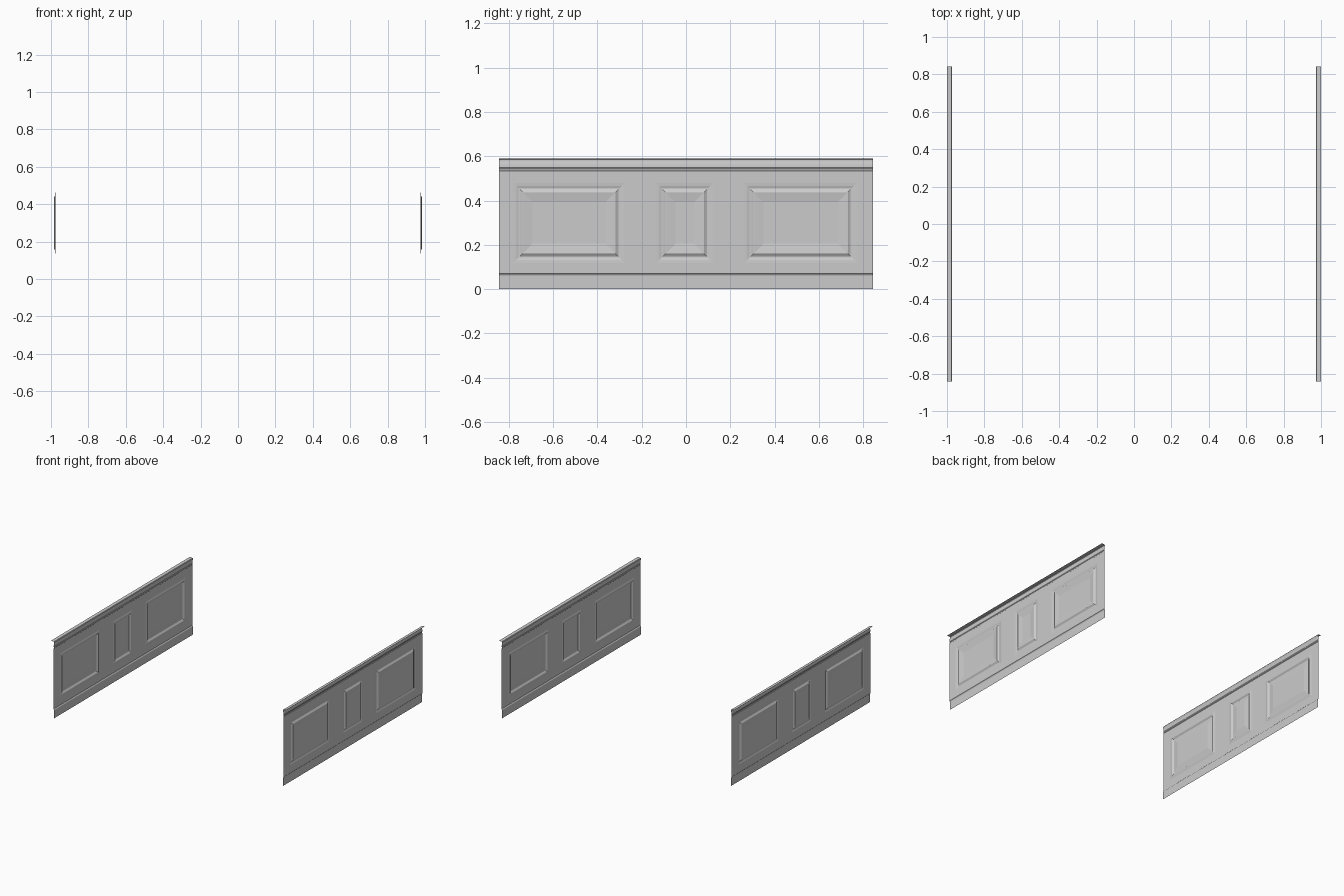
import bpy, bmesh

if "Cube" in bpy.data.objects:
    bpy.data.objects.remove(bpy.data.objects["Cube"])

HALF = 0.843                       # half length of each wall run along y
WALL = 0.979                       # distance of the flat wall sheet from x = 0
Z0, Z1 = 0.070, 0.533              # flat wall zone
P0, P1 = 0.120, 0.478              # panel bottom and top
PANELS = {"left_panel": (-0.777, -0.278),
          "middle_panel": (-0.133, 0.122),
          "right_panel": (0.264, 0.770)}


def finish(name, bm):
    """Make the -x side object, facing the room, and mirror it to +x."""
    bmesh.ops.remove_doubles(bm, verts=bm.verts, dist=1e-5)
    mesh = bpy.data.meshes.new(name)
    bm.to_mesh(mesh)
    bm.free()
    obj = bpy.data.objects.new(name, mesh)
    bpy.context.collection.objects.link(obj)
    mod = obj.modifiers.new("mirror", 'MIRROR')
    mod.use_mirror_merge = False
    return obj


def quad(bm, pts):
    bm.faces.new([bm.verts.new(p) for p in pts])


def moulding(name, profile):
    """Sweep an open (distance, z) profile along y."""
    bm = bmesh.new()
    for (xa, za), (xb, zb) in zip(profile, profile[1:]):
        quad(bm, [(-xa, -HALF, za), (-xa, HALF, za),
                  (-xb, HALF, zb), (-xb, -HALF, zb)])
    finish(name, bm)


def panel(name, y0, y1, steps):
    """Nested rectangles (inset, relief towards the room) with a flat field."""
    bm = bmesh.new()
    rings = []
    for d, h in steps:
        x = -(WALL - h)
        rings.append([(x, y0 + d, P0 + d), (x, y1 - d, P0 + d),
                      (x, y1 - d, P1 - d), (x, y0 + d, P1 - d)])
    for a, b in zip(rings, rings[1:]):
        for i in range(4):
            j = (i + 1) % 4
            quad(bm, [a[i], a[j], b[j], b[i]])
    quad(bm, rings[-1])
    finish(name, bm)


# baseboard with a small sloped top
moulding("baseboard", [(0.973, 0), (0.973, 0.062), (0.975, 0.066), (WALL, Z0)])

# chair rail with a cap reaching back to the wall behind
moulding("chair_rail", [(WALL, Z1), (0.976, 0.536), (0.975, 0.543),
                        (0.978, 0.548), (0.977, 0.560), (0.975, 0.572),
                        (0.973, 0.577), (0.973, 0.584), (0.976, 0.588),
                        (1.0, 0.590)])

# flat wall sheet with openings for the panels
bm = bmesh.new()
ys = [-HALF] + [y for span in PANELS.values() for y in span] + [HALF]
zs = [Z0, P0, P1, Z1]
for i in range(len(ys) - 1):
    for k in range(3):
        if k == 1 and i % 2 == 1:
            continue
        quad(bm, [(-WALL, ys[i], zs[k]), (-WALL, ys[i + 1], zs[k]),
                  (-WALL, ys[i + 1], zs[k + 1]), (-WALL, ys[i], zs[k + 1])])
finish("wall_sheet", bm)

# raised panels: framing bead, groove, bevel, field
STEPS = [(0, 0), (0.012, 0.001), (0.022, 0.004), (0.027, 0.004),
         (0.034, 0.000), (0.040, -0.004), (0.044, -0.004), (0.085, 0.002)]
for name, (a, b) in PANELS.items():
    panel(name, a, b, STEPS)
